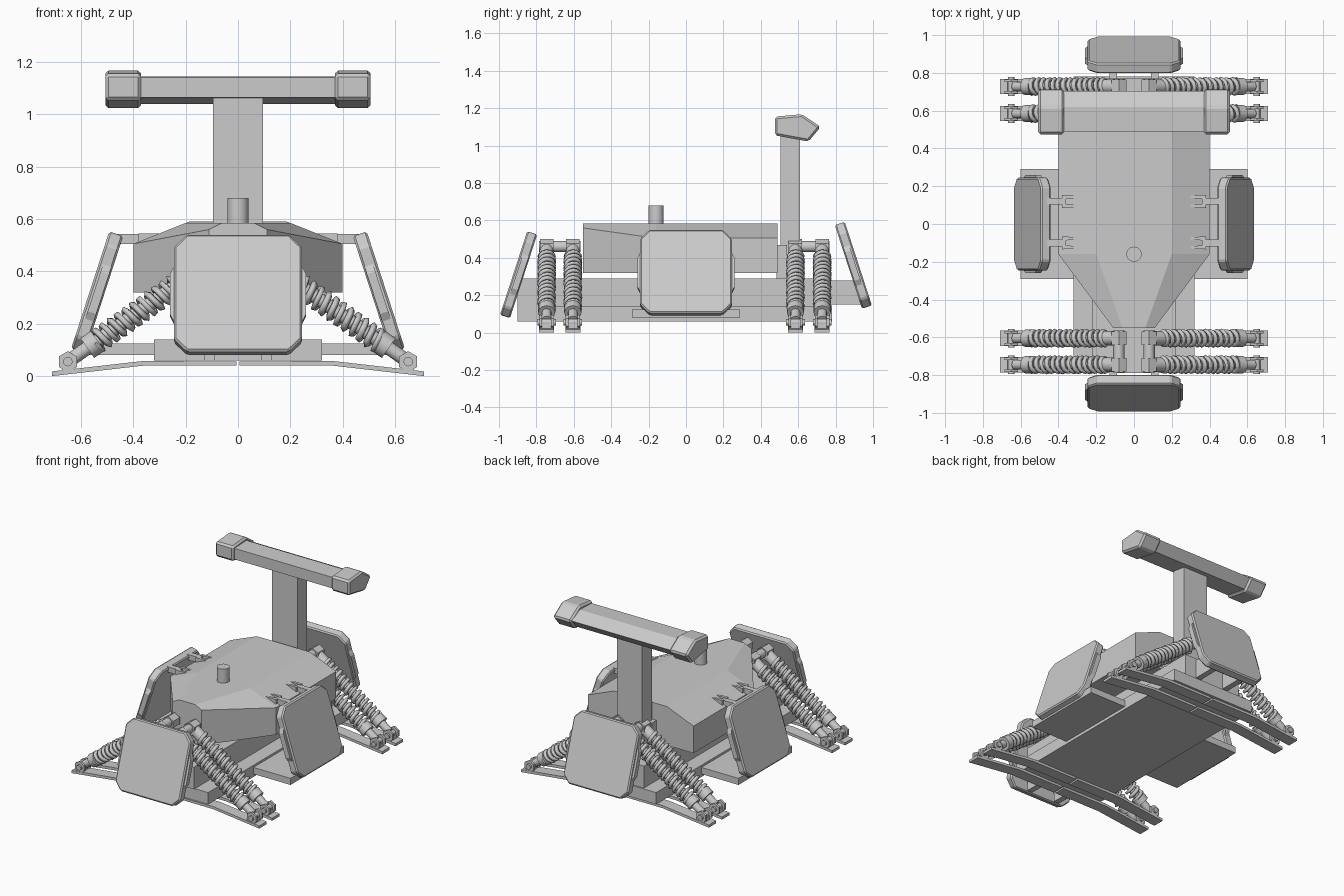
import bpy, bmesh, math
from mathutils import Vector, Matrix

cube = bpy.data.objects.get("Cube")
if cube:
    bpy.data.objects.remove(cube, do_unlink=True)

grey = bpy.data.materials.new("plain_grey")
grey.use_nodes = True
grey.diffuse_color = (0.6, 0.6, 0.6, 1)
grey.node_tree.nodes["Principled BSDF"].inputs["Base Color"].default_value = (0.6, 0.6, 0.6, 1)


def finish(name, bm, matrix=None):
    if matrix is not None:
        bm.transform(matrix)
    bmesh.ops.recalc_face_normals(bm, faces=bm.faces)
    mesh = bpy.data.meshes.new(name)
    bm.to_mesh(mesh)
    bm.free()
    mesh.materials.append(grey)
    obj = bpy.data.objects.new(name, mesh)
    bpy.context.collection.objects.link(obj)
    return obj


def box(name, lo, hi):
    bm = bmesh.new()
    bmesh.ops.create_cube(bm, size=1)
    lo, hi = Vector(lo), Vector(hi)
    size = hi - lo
    return finish(name, bm, Matrix.Translation((lo + hi) / 2) @ Matrix.Diagonal((*size, 1)))


def rod(name, a, b, radius, sides=12, smooth=True):
    a, b = Vector(a), Vector(b)
    bm = bmesh.new()
    bmesh.ops.create_cone(bm, cap_ends=True, segments=sides, radius1=radius,
                          radius2=radius, depth=(b - a).length)
    turn = (b - a).to_track_quat("Z", "Y").to_matrix().to_4x4()
    obj = finish(name, bm, Matrix.Translation((a + b) / 2) @ turn)
    if smooth:
        for p in obj.data.polygons:
            p.use_smooth = len(p.vertices) == 4
        for e in obj.data.edges:
            va, vb = (obj.data.vertices[i].co for i in e.vertices)
            e.use_edge_sharp = abs((va - vb).dot((b - a).normalized())) < 1e-4
    return obj


def prism(name, points, axis, start, end, matrix=None, bevel=0):
    # Extrude a flat outline along the chosen axis
    place = {"x": lambda p, t: (t, p[0], p[1]),
             "y": lambda p, t: (p[0], t, p[1]),
             "z": lambda p, t: (p[0], p[1], t)}[axis]
    bm = bmesh.new()
    face = bm.faces.new([bm.verts.new(place(p, start)) for p in points])
    ext = bmesh.ops.extrude_face_region(bm, geom=[face])
    shift = Vector(place((0, 0), end - start))
    bmesh.ops.translate(bm, vec=shift, verts=[v for v in ext["geom"] if isinstance(v, bmesh.types.BMVert)])
    if bevel:
        bmesh.ops.bevel(bm, geom=bm.edges[:], offset=bevel, segments=1, affect="EDGES")
    return finish(name, bm, matrix)


# Chassis
box("chassis_plate", (-0.32, -0.78, 0.06), (0.32, 0.78, 0.14))
box("chassis_spine", (-0.22, -0.79, 0.14), (0.22, 0.77, 0.29))
box("side_plate", (-0.6, -0.29, 0.08), (0.6, 0.29, 0.125))
for s in (-1, 1):
    box("rear_panel_bar", (s * 0.11 - 0.02, 0.7, 0.15), (s * 0.11 + 0.02, 0.94, 0.28))
    box("front_panel_bar", (s * 0.11 - 0.02, -0.9, 0.06), (s * 0.11 + 0.02, -0.7, 0.29))

# Hull: matching six-sided cross-sections from nose to tail
bm = bmesh.new()
sections = []
for y, wide, ridge, edge_z in ((-0.55, 0.11, 0.06, 0.56), (-0.16, 0.4, 0.2, 0.505), (0.49, 0.4, 0.2, 0.505)):
    outline = ((-wide, 0.32), (wide, 0.32), (wide, edge_z), (ridge, 0.585), (-ridge, 0.585), (-wide, edge_z))
    sections.append([bm.verts.new((x, y, z)) for x, z in outline])
for a, b in zip(sections, sections[1:]):
    for i in range(6):
        j = (i + 1) % 6
        bm.faces.new((a[i], a[j], b[j], b[i]))
bm.faces.new(sections[0])
bm.faces.new(sections[-1])
finish("hull", bm)
rod("top_knob", (0, -0.16, 0.5), (0, -0.16, 0.68), 0.04, 24)

# Rear mast and wing
box("mast", (-0.095, 0.505, 0.2), (0.095, 0.61, 1.09))
box("mast_foot", (-0.12, 0.485, 0.28), (0.12, 0.54, 0.47))
prism("wing_bar", ((0.49, 1.065), (0.49, 1.14), (0.62, 1.145), (0.705, 1.1), (0.65, 1.04)), "x", -0.4, 0.4)
for s in (-1, 1):
    prism("wing_cap", ((0.475, 1.055), (0.475, 1.155), (0.62, 1.168), (0.72, 1.1), (0.655, 1.022)),
          "x", s * 0.37, s * 0.507, bevel=0.012)

# Tilted armour panels, built facing -y then turned around the vehicle
c, h, w = 0.05, 0.235, 0.245
octagon = ((-w, c - h), (c - w, -h), (w - c, -h), (w, c - h), (w, h - c), (w - c, h), (c - w, h), (-w, h - c))
for name, angle, centre in (("front_panel", 0, (0, -0.895, 0.31)), ("left_panel", 90, (0.538, 0, 0.32)),
                            ("back_panel", 180, (0, 0.895, 0.36)), ("right_panel", 270, (-0.538, 0, 0.32))):
    m = (Matrix.Translation(centre) @ Matrix.Rotation(math.radians(angle), 4, "Z")
         @ Matrix.Rotation(math.radians(-18), 4, "X"))
    prism(name, octagon, "y", -0.028, 0.028, m, bevel=0.008)
    for s in (-1, 1):
        lug = ((s * 0.23, -0.11), (s * 0.245, -0.11), (s * 0.26, -0.08),
               (s * 0.26, 0.08), (s * 0.245, 0.11), (s * 0.23, 0.11))
        prism(name + "_lug", lug, "y", -0.012, 0.022, m)

# Fins and arms holding the side panels
for s in (-1, 1):
    for y in (-0.1, 0.12):
        box("side_arm", (s * 0.36, y - 0.018, 0.505), (s * 0.475, y + 0.018, 0.542))
        for d in (-1, 1):
            prism("side_fin", ((s * 0.19, y + d * 0.026), (s * 0.38, y + d * 0.012), (s * 0.38, y + d * 0.034)),
                  "z", 0.48, 0.545)


def coil(name, a, b, radius, turns, wire):
    # Helical spring made from a bevelled path
    a, b = Vector(a), Vector(b)
    turn = (b - a).to_track_quat("Z", "Y")
    length, steps = (b - a).length, turns * 12
    curve = bpy.data.curves.new(name, "CURVE")
    curve.dimensions = "3D"
    curve.bevel_depth = wire
    curve.bevel_resolution = 0
    curve.use_fill_caps = True
    spline = curve.splines.new("POLY")
    spline.points.add(steps)
    for i, p in enumerate(spline.points):
        t = math.tau * i / 12
        local = Vector((radius * math.cos(t), radius * math.sin(t), length * i / steps))
        p.co = (*(a + turn @ local), 1)
    curve.materials.append(grey)
    bpy.context.collection.objects.link(bpy.data.objects.new(name, curve))


# Suspension: shock absorbers, feet and leaf strips
for y in (-0.745, -0.605, 0.585, 0.728):
    for s in (-1, 1):
        top, foot = Vector((s * 0.08, y, 0.455)), Vector((s * 0.65, y, 0.055))
        at = lambda t: top.lerp(foot, t)
        rod("shock_rod", top, at(0.97), 0.026)
        rod("shock_upper_collar", at(0.02), at(0.14), 0.038)
        rod("shock_lower_collar", at(0.8), at(0.87), 0.046)
        coil("shock_spring", at(0.12), at(0.82), 0.038, 14, 0.013)
        rod("shock_top_nut", top - Vector((0, 0.036, 0)), top + Vector((0, 0.036, 0)), 0.045, 6, False)
        # Foot clevis and bolt
        rod("foot_bolt", foot - Vector((0, 0.05, 0)), foot + Vector((0, 0.05, 0)), 0.018)
        for d in (-1, 1):
            cheek = foot + Vector((0, d * 0.024, 0))
            rod("foot_cheek", cheek, cheek + Vector((0, d * 0.014, 0)), 0.04, 6, False)
        box("foot_stem", (s * 0.63, y - 0.035, 0.015), (s * 0.672, y + 0.035, 0.05))
        # Leaf strip bending down to the ground
        prism("leaf_strip", ((s * 0.006, 0.04), (s * 0.36, 0.04), (s * 0.71, 0.0),
                             (s * 0.71, 0.018), (s * 0.36, 0.058), (s * 0.006, 0.055)),
              "y", y - 0.04, y + 0.04)
for y in (-0.675, 0.657):
    for s in (-1, 1):
        rod("shock_cross_pin", (s * 0.08, y - 0.11, 0.46), (s * 0.08, y + 0.11, 0.46), 0.03)
